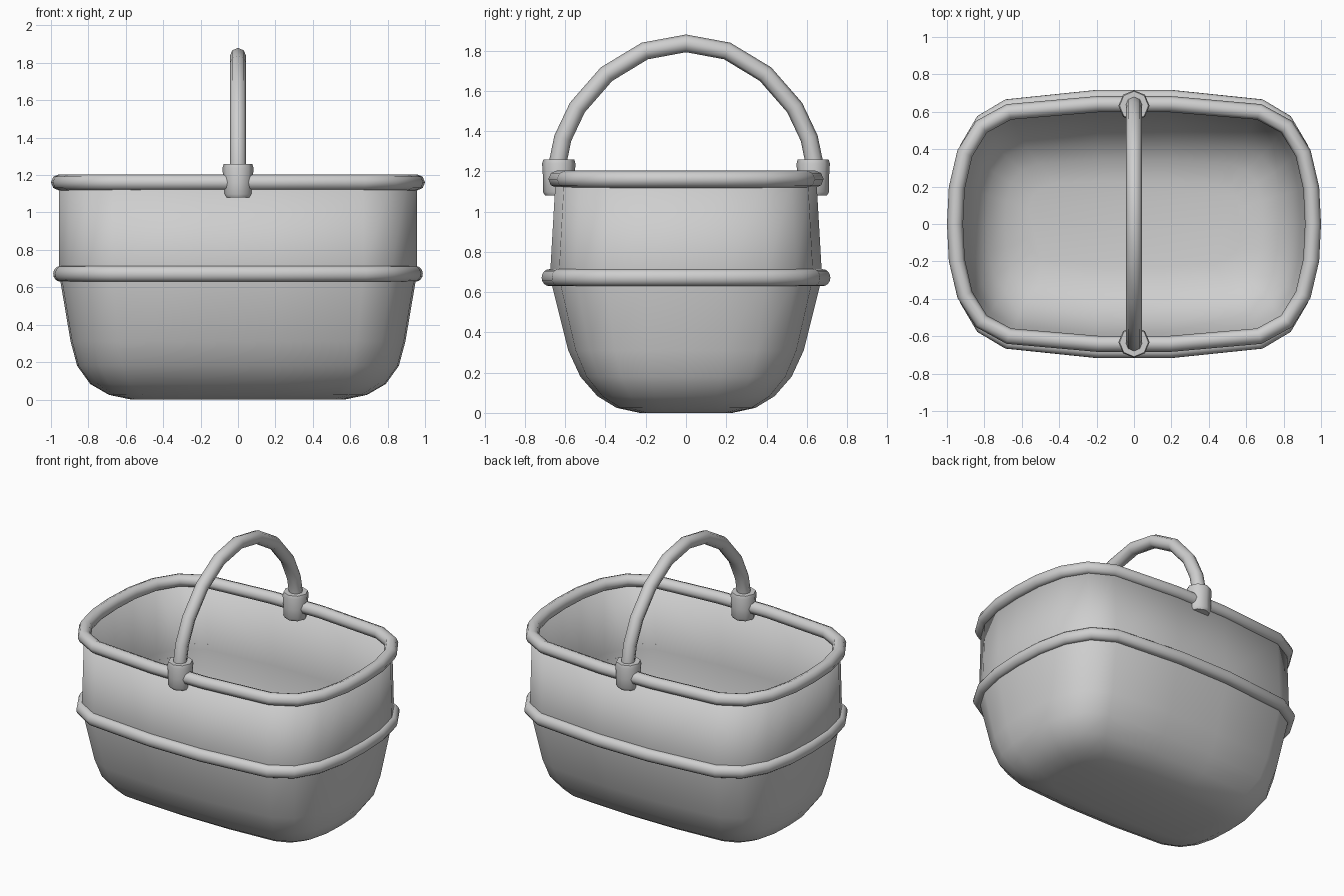
import bpy
import bmesh
from math import cos, sin, pi, radians, hypot, copysign

cube = bpy.data.objects.get("Cube")
if cube:
    bpy.data.objects.remove(cube, do_unlink=True)

grey = bpy.data.materials.new("mid_grey")
grey.use_nodes = True
grey.diffuse_color = (0.62, 0.62, 0.62, 1)
grey.node_tree.nodes["Principled BSDF"].inputs["Base Color"].default_value = (0.62, 0.62, 0.62, 1)

# Rounded rectangular plan: one quarter, mirrored into a full loop
quarter = [(1, 0), (0.99, 0.3), (0.945, 0.59), (0.853, 0.81), (0.7, 0.935), (0.2, 1)]
half = quarter + [(-x, y) for x, y in reversed(quarter)]
plan = half + [(-x, -y) for x, y in half[1:-1]]


def ring(hx, hy, z, square=0, out=0):
    """Plan at a given size; square sharpens the corners, out pushes it outward."""
    points = []
    for x, y in plan:
        px = copysign(abs(x) ** (1 - square), x) * hx
        py = copysign(abs(y) ** (1 - square), y) * hy
        grow = out / hypot(x, y)
        points.append((px + x * grow, py + y * grow, z))
    return points


def finish(obj):
    bpy.ops.object.select_all(action='DESELECT')
    obj.select_set(True)
    bpy.context.view_layer.objects.active = obj
    if obj.type == 'CURVE':
        bpy.ops.object.convert(target='MESH')
        obj = bpy.context.object
    obj.data.materials.clear()
    obj.data.materials.append(grey)
    bpy.ops.object.shade_smooth_by_angle(angle=radians(60))
    return obj


def loft(name, rings, floor=True, top=False):
    """Skin closed rings from bottom to top, with optional end caps."""
    bm = bmesh.new()
    loops = [[bm.verts.new(p) for p in r] for r in rings]
    for low, high in zip(loops, loops[1:]):
        n = len(low)
        for i in range(n):
            j = (i + 1) % n
            bm.faces.new((low[i], low[j], high[j], high[i]))
    if floor:
        bm.faces.new(loops[0][::-1])
    if top:
        bm.faces.new(loops[-1])
    mesh = bpy.data.meshes.new(name)
    bm.to_mesh(mesh)
    bm.free()
    obj = bpy.data.objects.new(name, mesh)
    bpy.context.collection.objects.link(obj)
    return finish(obj)


def tube(name, points, radius, cyclic):
    """Round eight-sided tube along a path."""
    curve = bpy.data.curves.new(name, 'CURVE')
    curve.dimensions = '3D'
    curve.bevel_depth = radius
    curve.bevel_resolution = 2
    spline = curve.splines.new('POLY')
    spline.points.add(len(points) - 1)
    for sp, p in zip(spline.points, points):
        sp.co = (*p, 1)
    spline.use_cyclic_u = cyclic
    obj = bpy.data.objects.new(name, curve)
    bpy.context.collection.objects.link(obj)
    return finish(obj)


# Basket body: half width, half depth, height, corner sharpness
sections = [(0.57, 0.23, 0, 0.15), (0.69, 0.345, 0.025, 0.15), (0.79, 0.44, 0.083, 0.12),
            (0.86, 0.525, 0.18, 0.08), (0.895, 0.585, 0.31, 0.04),
            (0.957, 0.676, 0.675), (0.957, 0.648, 1.16)]
body = loft("basket_body", [ring(*s) for s in sections])
shell = body.modifiers.new("thickness", 'SOLIDIFY')
shell.thickness = 0.006
shell.offset = -1

# Rim tube, and a half-round band set against the outside of the wall
tube("top_rim", ring(0.957, 0.641, 1.161), 0.043, True)
band = [ring(0.943, 0.662, 0.633)]
for step in range(-4, 5):
    a = step * pi / 8
    band.append(ring(0.95, 0.68, 0.672 + 0.042 * sin(a), out=0.038 * cos(a)))
band.append(ring(0.953, 0.668, 0.714))
loft("middle_band", band, floor=False)

# Arched handle
arc = [(0.638, 1.15), (0.636, 1.25), (0.612, 1.365), (0.54, 1.517), (0.395, 1.683), (0.205, 1.798)]
path = [(0, -y, z) for y, z in arc] + [(0, 0, 1.836)] + [(0, y, z) for y, z in reversed(arc)]
tube("handle", path, 0.044, False)

# Eight-sided clamps joining handle and rim
clamp = [(0.068, 1.08), (0.079, 1.098), (0.078, 1.16), (0.083, 1.238), (0.077, 1.258)]
for name, side in (("front_clamp", -1), ("back_clamp", 1)):
    rings = [[(r * cos(i * pi / 4), side * 0.632 + r * sin(i * pi / 4), z) for i in range(8)]
             for r, z in clamp]
    loft(name, rings, top=True)
